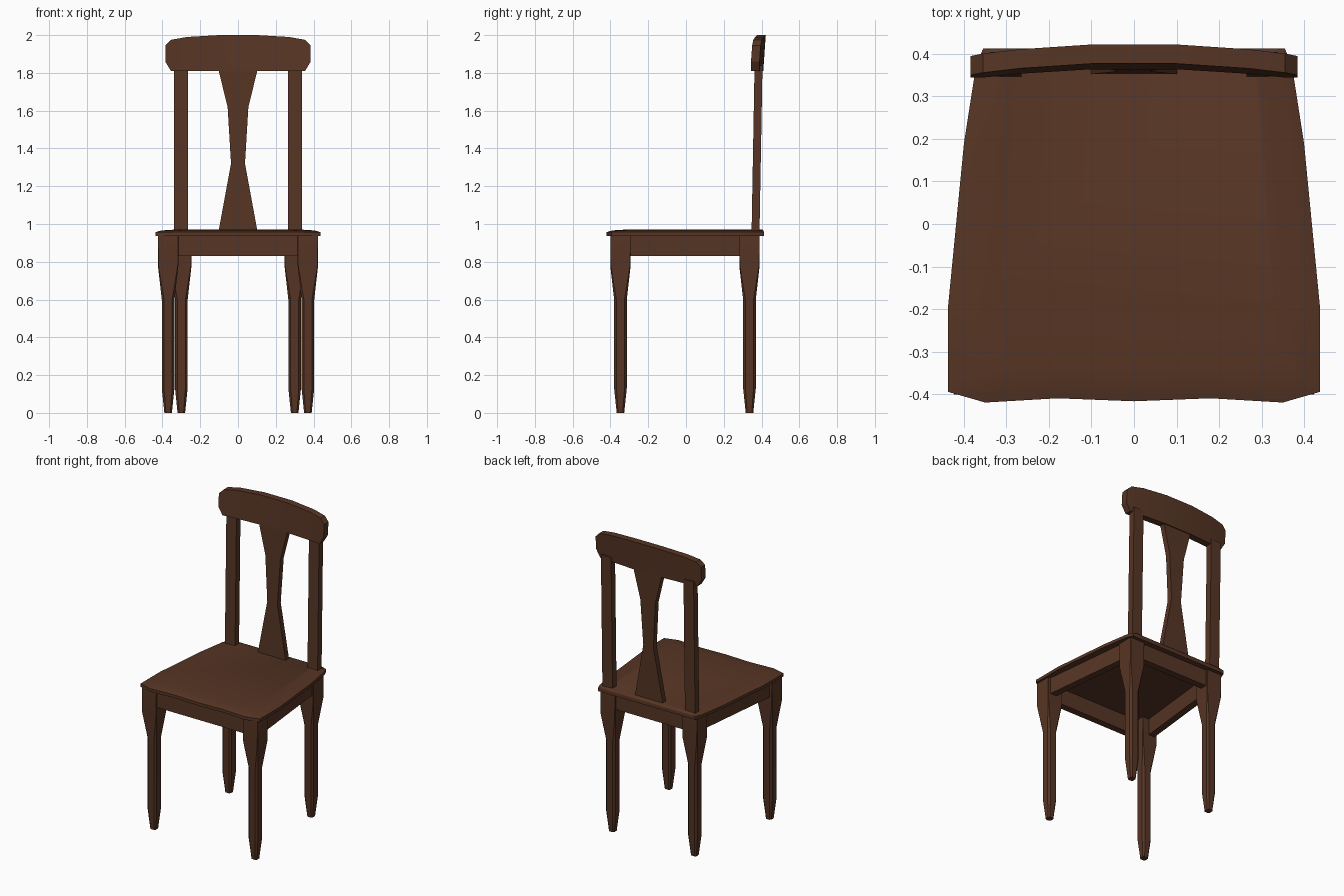
import bpy, bmesh, math
from mathutils import Vector

if "Cube" in bpy.data.objects:
    bpy.data.objects.remove(bpy.data.objects["Cube"])

wood = bpy.data.materials.new("dark brown wood")
wood.diffuse_color = (0.095, 0.036, 0.018, 1)
wood.use_nodes = True
wood.node_tree.nodes["Principled BSDF"].inputs["Base Color"].default_value = wood.diffuse_color


def loft(name, rings, angle=35):
    """Skin a list of equal-length closed rings and cap both ends."""
    bm = bmesh.new()
    vr = [[bm.verts.new(p) for p in r] for r in rings]
    n = len(vr[0])
    for a, b in zip(vr, vr[1:]):
        for i in range(n):
            j = (i + 1) % n
            bm.faces.new((a[i], a[j], b[j], b[i]))
    bm.faces.new(vr[0])
    bm.faces.new(vr[-1])
    bmesh.ops.recalc_face_normals(bm, faces=bm.faces)
    me = bpy.data.meshes.new(name)
    bm.to_mesh(me)
    bm.free()
    me.materials.append(wood)
    ob = bpy.data.objects.new(name, me)
    bpy.context.collection.objects.link(ob)
    bpy.context.view_layer.objects.active = ob
    for o in bpy.context.selected_objects:
        o.select_set(False)
    ob.select_set(True)
    bpy.ops.object.shade_smooth_by_angle(angle=math.radians(angle))
    return ob


def leg(name, cx, cy):
    # square block, tapered neck, chamfered shaft and pointed foot
    sections = [(0, .02, .008), (.03, .023, .009), (.13, .0335, .012),
                (.60, .0335, .012), (.78, .054, .003), (.937, .054, .001)]
    rings = []
    for z, h, c in sections:
        k = h - c
        rings.append([(cx + x, cy + y, z) for x, y in
                      ((h, -k), (h, k), (k, h), (-k, h), (-h, k), (-h, -k), (-k, -h), (k, -h))])
    loft(name, rings)


def bar(name, a, b, width, z0, z1):
    # straight apron between two plan points
    a, b = Vector(a), Vector(b)
    d = (b - a).normalized()
    n = Vector((-d.y, d.x)) * width / 2
    pts = [a + n, a - n, b - n, b + n]
    loft(name, [[(p.x, p.y, z) for p in pts] for z in (z0, z1)])


for s, side in ((-1, "left"), (1, "right")):
    leg(side + "_front_leg", s * .37, -.347)
    leg(side + "_back_leg", s * .30, .336)
    bar(side + "_apron", (s * .388, -.33), (s * .318, .32), .045, .83, .937)
    # back post, leaning slightly
    loft(side + "_back_post", [[(s * .302 + x, y + dy, z) for x, y in
         ((-.037, 0), (.037, 0), (.037, .042), (-.037, .042))]
         for z, dy in ((.95, .347), (1.84, .363))])
bar("front_apron", (-.34, -.37), (.34, -.37), .045, .83, .937)
bar("back_apron", (-.27, .355), (.27, .355), .045, .83, .937)

# seat: plan outline with softly rolled front and side edges
half = [(0, -.417), (.18, -.41), (.35, -.42), (.437, -.395), (.437, -.19),
        (.40, .19), (.372, .37), (.355, .413)]
outline = half + [(-x, y) for x, y in reversed(half[1:])]


def inset(d):
    return [(x * (1 - d / .4), y * (1 - d / .41) if y < 0 else y * (1 - .1 * d / .41)) for x, y in outline]


seat_levels = [(0, .937), (0, .957), (.03, .966), (.09, .970)]
loft("seat", [[(x, y, z) for x, y in inset(d)] for d, z in seat_levels], 40)

# back splat with a narrow waist
rings = []
for z, w in ((.95, .105), (1.32, .037), (1.62, .055), (1.83, .107)):
    y = .352 + (z - .95) * .018
    rings.append([(-w, y, z), (w, y, z), (w, y + .035, z), (-w, y + .035, z)])
loft("back_splat", rings, 20)

# curved top rail, built as slices along x
rings = []
right = [(.10, 1.81, 2.0), (.27, 1.81, 1.99), (.355, 1.81, 1.975), (.385, 1.86, 1.945)]
for x, z0, z1 in [(-x, a, b) for x, a, b in reversed(right)] + right:
    def front(z):
        return .372 - .025 * (x / .385) ** 2 + .07 * (z - 1.9)
    rings.append([(x, front(z0), z0), (x, front(z0) + .045, z0),
                  (x, front(z1) + .045, z1), (x, front(z1), z1)])
loft("top_rail", rings, 25)
